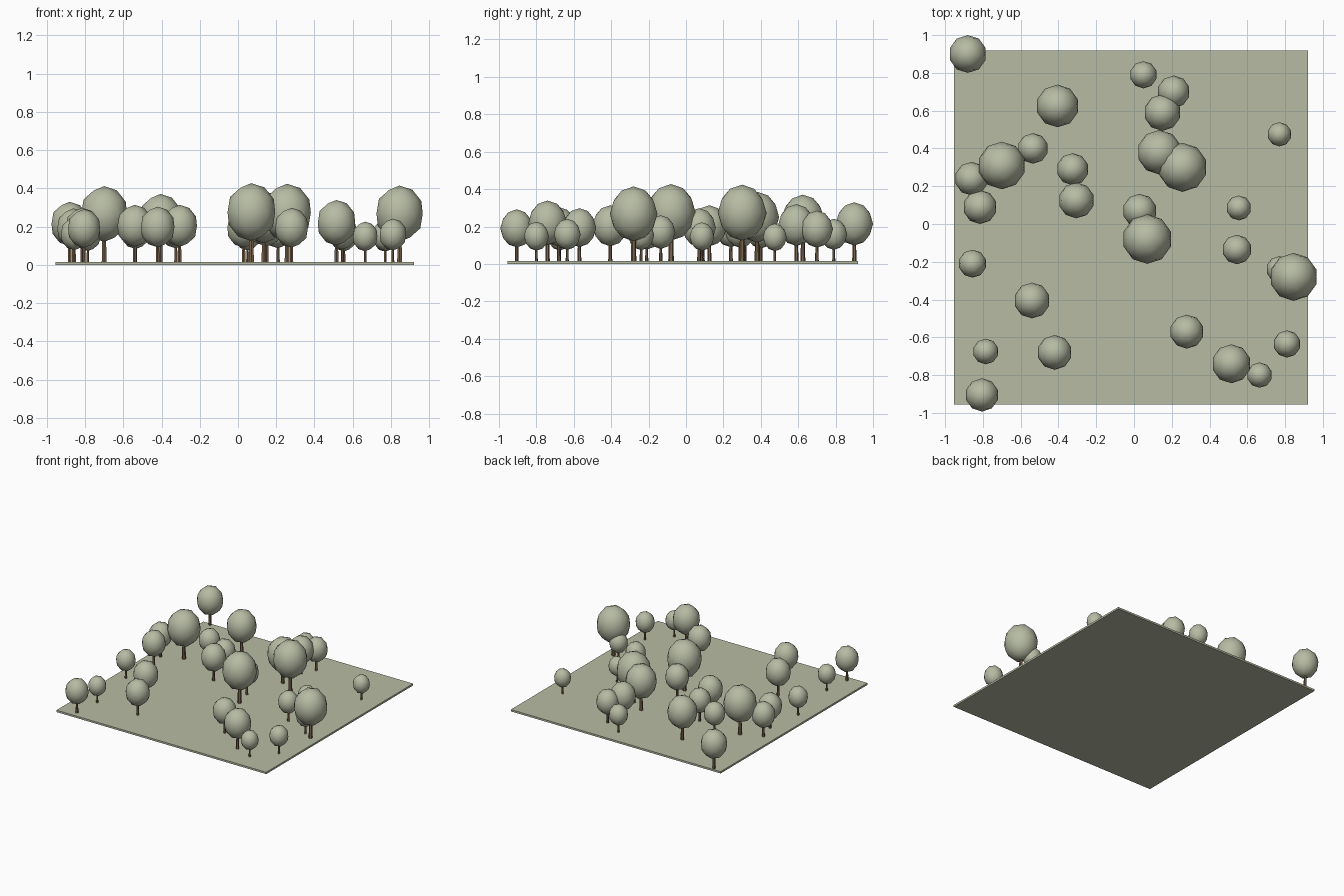
import bpy

# x, y, crown radius of every tree
TREES = [
    (-.88, .90, .100), (-.405, .625, .113), (.05, .79, .072), (.21, .70, .086),
    (.15, .59, .097), (.77, .475, .064), (.135, .38, .118), (.257, .30, .130),
    (-.535, .40, .081), (-.70, .31, .126), (-.86, .24, .089), (-.815, .09, .090),
    (-.325, .29, .085), (-.305, .125, .095), (.03, .07, .090), (.07, -.08, .131),
    (.555, .085, .066), (.545, -.135, .078), (.77, -.24, .070), (.845, -.28, .127),
    (-.855, -.21, .074), (-.54, -.405, .095), (-.785, -.675, .068), (-.42, -.68, .092),
    (-.805, -.905, .088), (.28, -.57, .090), (.515, -.74, .103), (.665, -.80, .067),
    (.81, -.635, .072),
]
TOP = 0.015  # top of the ground slab


def material(name, rgb):
    m = bpy.data.materials.new(name)
    m.diffuse_color = (*rgb, 1)
    return m


sage = material("sage_green", (.47, .50, .37))
brown = material("bark_brown", (.20, .13, .075))


def finish(name, mat):
    ob = bpy.context.object
    ob.name = name
    ob.data.materials.append(mat)
    return ob


# ground slab
bpy.ops.mesh.primitive_cube_add(size=1, location=(-.016, -.018, TOP / 2))
slab = finish("ground_slab", sage)
slab.scale = (1.874, 1.874, TOP)

# trees: tapered trunk and slightly tall faceted crown, all in proportion to the radius
for i, (x, y, r) in enumerate(TREES, 1):
    h = 1.4 * r
    bpy.ops.mesh.primitive_cone_add(vertices=6, radius1=.115 * r, radius2=.085 * r,
                                    depth=h, location=(x, y, TOP + h / 2))
    finish(f"trunk_{i}", brown)
    bpy.ops.mesh.primitive_ico_sphere_add(subdivisions=2, radius=r,
                                          location=(x, y, TOP + 1.99 * r))
    crown = finish(f"crown_{i}", sage)
    crown.scale.z = 1.155
    bpy.ops.object.shade_smooth()
